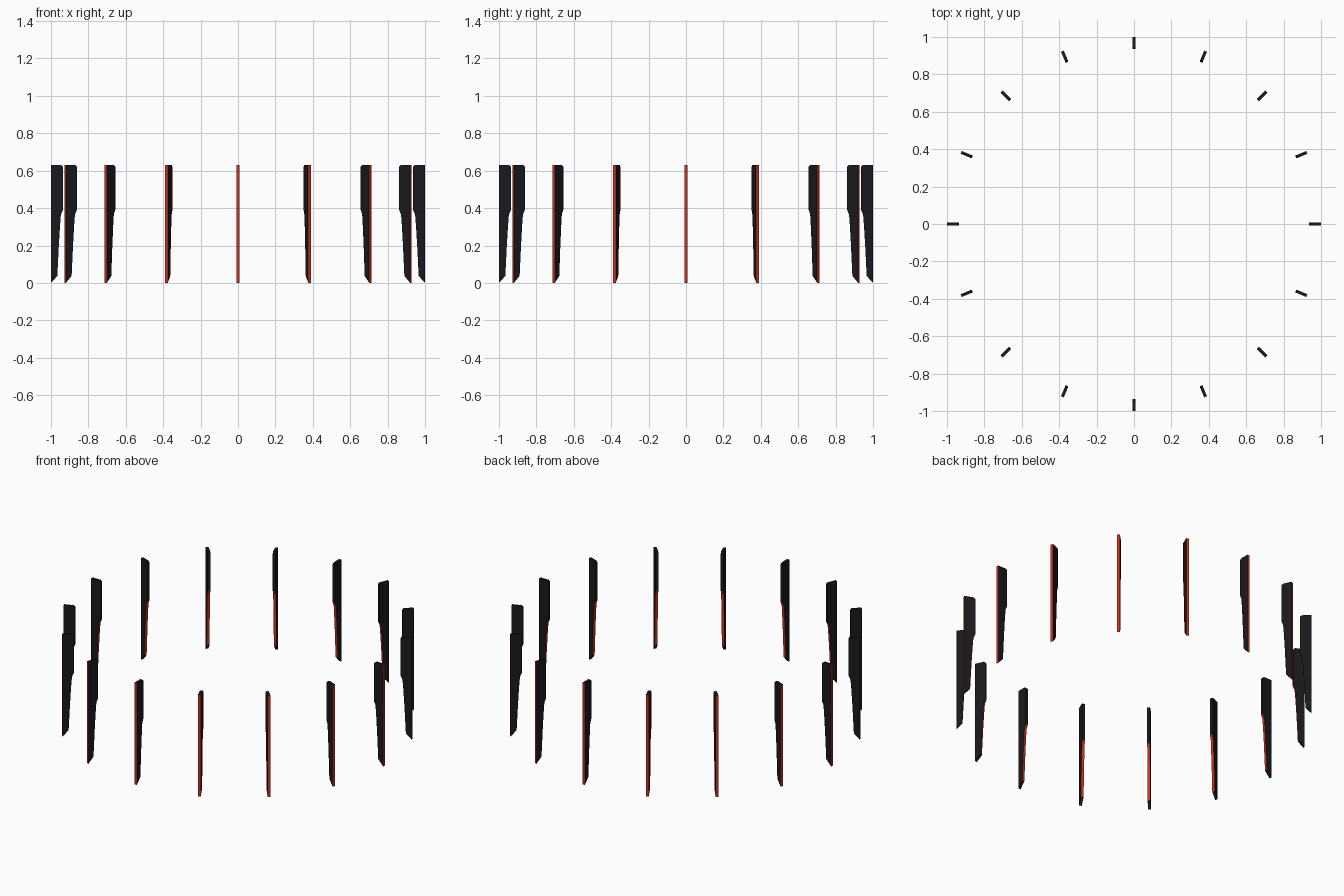
import bpy, bmesh, math

if "Cube" in bpy.data.objects:
    bpy.data.objects.remove(bpy.data.objects["Cube"])

COUNT = 16
THICK = 0.016

def material(name, color):
    m = bpy.data.materials.new(name)
    m.diffuse_color = color
    m.use_nodes = True
    m.node_tree.nodes["Principled BSDF"].inputs["Base Color"].default_value = m.diffuse_color
    return m

black = material("black", (0.01, 0.01, 0.013, 1))
red = material("red", (0.6, 0.03, 0.01, 1))

# Blade profile as (radius, height), starting at the outer foot
profile = [(1.0, 0.0), (1.0, 0.63), (0.945, 0.63), (0.936, 0.622),
           (0.936, 0.39), (0.947, 0.365), (0.952, 0.30), (0.958, 0.20),
           (0.966, 0.037)]
# Rim segments coloured red: outer edge and slim inner edge
red_edges = {0, 4, 5, 6, 7}

bm = bmesh.new()
sides = [[bm.verts.new((r, s * THICK / 2, z)) for r, z in profile] for s in (-1, 1)]
for ring in sides:
    bm.faces.new(ring)
n = len(profile)
for i in range(n):
    j = (i + 1) % n
    f = bm.faces.new((sides[0][i], sides[0][j], sides[1][j], sides[1][i]))
    f.material_index = 1 if i in red_edges else 0
bmesh.ops.recalc_face_normals(bm, faces=bm.faces)
mesh = bpy.data.meshes.new("blade")
bm.to_mesh(mesh)
bm.free()
mesh.materials.append(black)
mesh.materials.append(red)

# Ring of upright blades
for k in range(COUNT):
    blade = bpy.data.objects.new(f"blade_{k + 1}", mesh)
    blade.rotation_euler.z = 2 * math.pi * k / COUNT
    bpy.context.collection.objects.link(blade)
